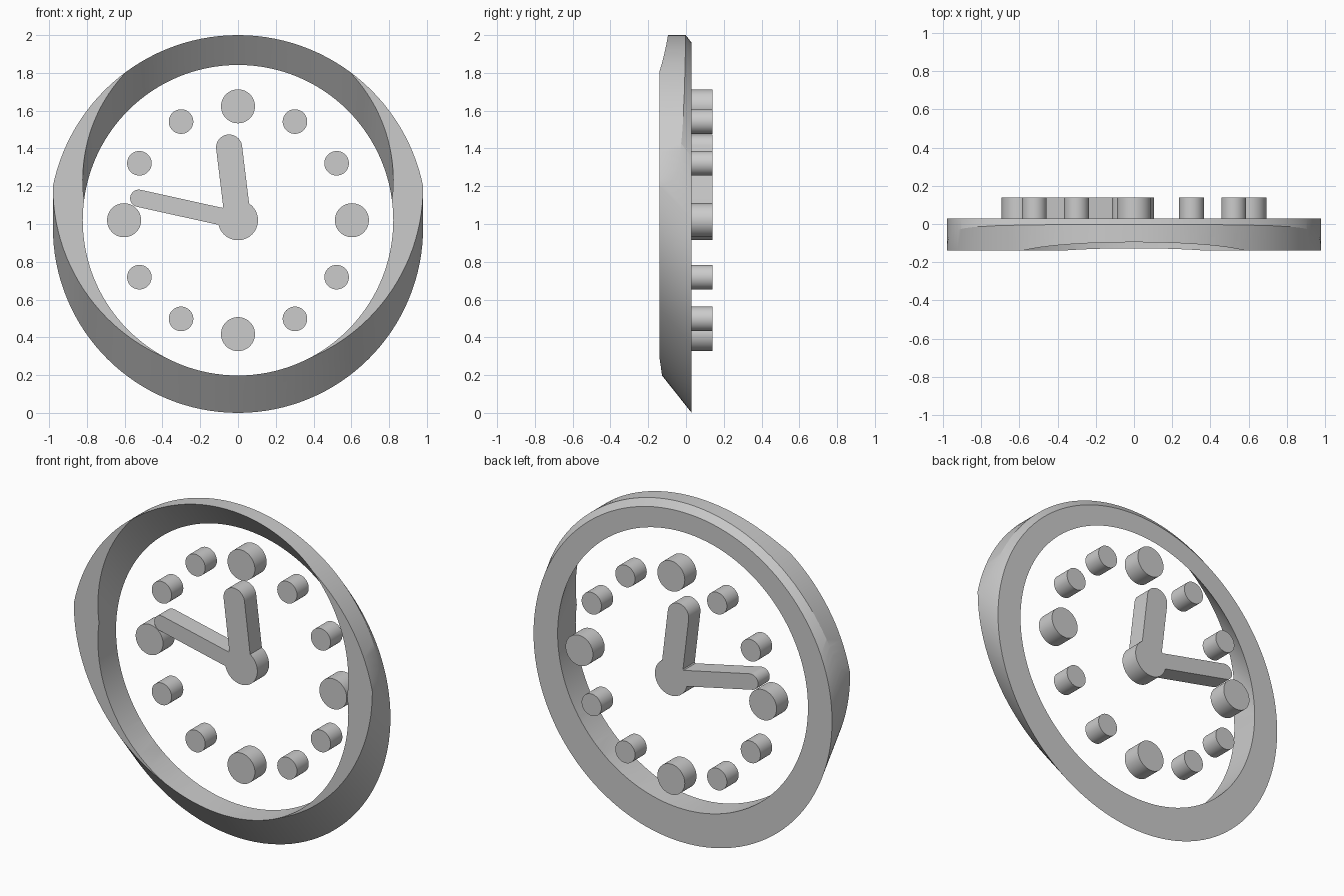
import bpy, bmesh, math
from mathutils import Vector

if "Cube" in bpy.data.objects:
    bpy.data.objects.remove(bpy.data.objects["Cube"], do_unlink=True)

FRONT, BACK, TAIL = -0.14, 0.03, 0.14   # depth planes of ring and markers
SHEAR = 1.26                            # upward lean of the ring toward the front
CENTRE = Vector((0, 1.02))              # dial centre in x, z

grey = bpy.data.materials.new("clock grey")
grey.use_nodes = True
colour = (0.6, 0.6, 0.6, 1)
grey.diffuse_color = colour
grey.node_tree.nodes["Principled BSDF"].inputs["Base Color"].default_value = colour


def arc(c, r, start=0.0, sweep=math.tau, n=128):
    """Points round a circle, or along part of one."""
    count = n if sweep == math.tau else n + 1
    return [Vector((c[0] + r * math.cos(start + sweep * i / n),
                    c[1] + r * math.sin(start + sweep * i / n))) for i in range(count)]


def prism(name, outline, y0, y1, shear=0.0):
    """Extrude an x-z outline along y, optionally leaning it upward to the front."""
    bm = bmesh.new()
    ends = [[bm.verts.new((p[0], y, p[1] + shear * (BACK - y))) for p in outline]
            for y in (y0, y1)]
    bm.faces.new(ends[0])
    bm.faces.new(ends[1][::-1])
    for i in range(len(outline)):
        j = (i + 1) % len(outline)
        bm.faces.new((ends[0][j], ends[0][i], ends[1][i], ends[1][j]))
    bmesh.ops.recalc_face_normals(bm, faces=bm.faces)
    mesh = bpy.data.meshes.new(name)
    bm.to_mesh(mesh)
    bm.free()
    mesh.materials.append(grey)
    ob = bpy.data.objects.new(name, mesh)
    bpy.context.collection.objects.link(ob)
    return ob


def activate(ob):
    bpy.ops.object.select_all(action='DESELECT')
    ob.select_set(True)
    bpy.context.view_layer.objects.active = ob


def combine(ob, other, operation):
    """Apply a boolean and remove the helper."""
    mod = ob.modifiers.new("shape", 'BOOLEAN')
    mod.operation, mod.solver, mod.object = operation, 'EXACT', other
    activate(ob)
    bpy.ops.object.modifier_apply(modifier=mod.name)
    bpy.data.objects.remove(other, do_unlink=True)


def smooth(ob):
    activate(ob)
    bpy.ops.object.shade_smooth_by_angle(angle=math.radians(25))


# Ring: leaning cylinder trimmed by an upright one, with both kinds of hole
ring = prism("clock_ring", arc((0, 0.98), 0.98), FRONT, BACK, SHEAR)
combine(ring, prism("trim", arc((0, 0.9995), 1.0005), -0.5, 0.5), 'INTERSECT')
combine(ring, prism("straight_hole", arc(CENTRE, 0.822), -0.5, 0.5), 'DIFFERENCE')
combine(ring, prism("leaning_hole", arc(CENTRE, 0.822), -0.2, 0.1, SHEAR), 'DIFFERENCE')
smooth(ring)

# Hour markers: larger at the quarters
for hour in range(12):
    a = math.radians(30 * hour)
    spot = CENTRE + 0.603 * Vector((math.sin(a), math.cos(a)))
    radius = 0.09 if hour % 3 == 0 else 0.065
    smooth(prism(f"hour_marker_{hour or 12}", arc(spot, radius, n=48), BACK, TAIL))


def hand(name, tip, r):
    """Bar with a round tip, starting at the dial centre."""
    d = (tip - CENTRE).normalized()
    side = Vector((d[1], -d[0])) * r
    turn = math.atan2(side[1], side[0])
    outline = [CENTRE - side, CENTRE + side] + arc(tip, r, turn, math.pi, 24)
    return prism(name, outline, BACK, TAIL)


# Hub and the two hands joined as one piece
hands = prism("hub_and_hands", arc(CENTRE, 0.106, n=64), BACK, TAIL)
combine(hands, hand("hour_hand", Vector((-0.047, 1.405)), 0.069), 'UNION')
combine(hands, hand("minute_hand", Vector((-0.525, 1.136)), 0.046), 'UNION')
smooth(hands)
